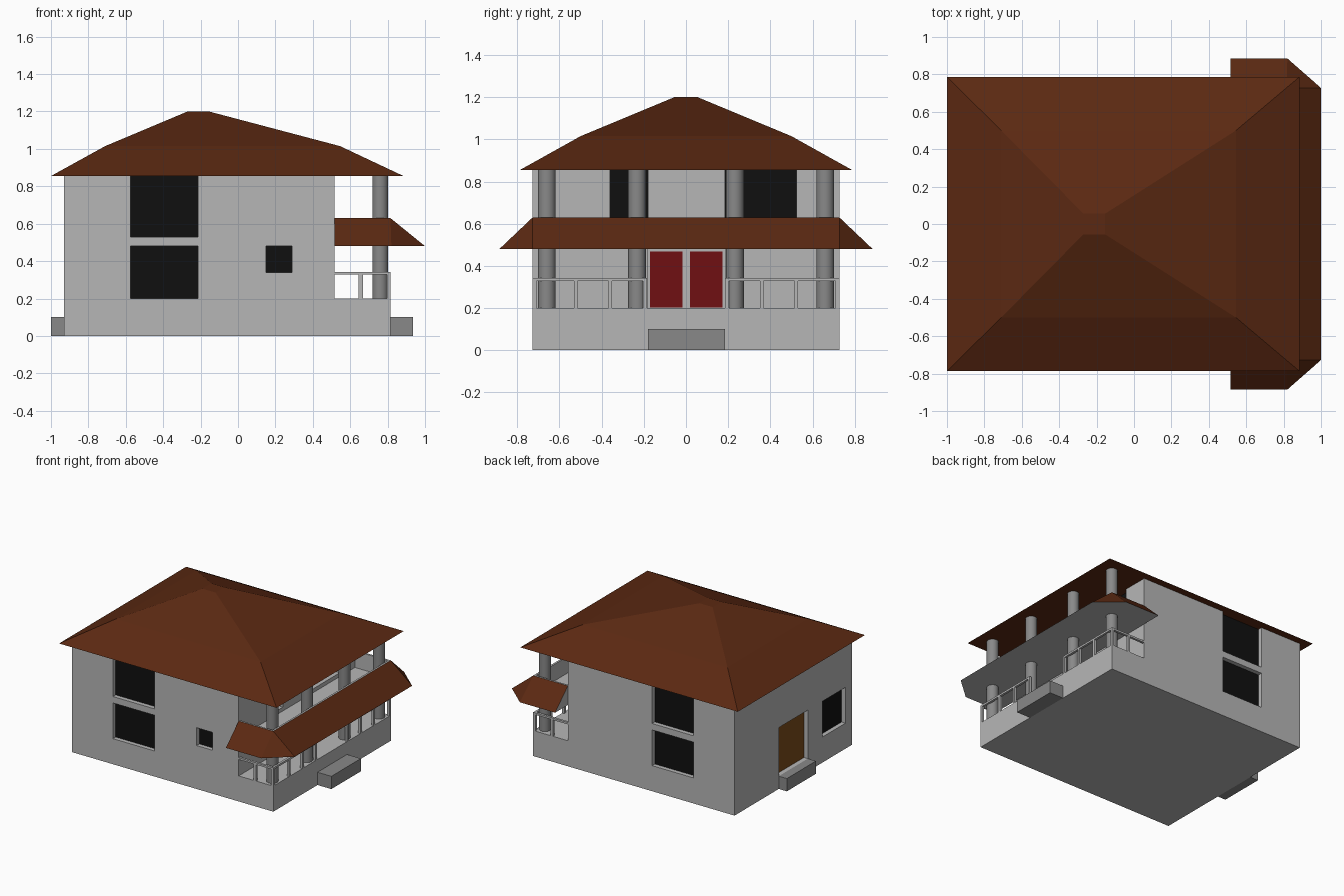
import bpy, bmesh, math

if "Cube" in bpy.data.objects:
    bpy.data.objects.remove(bpy.data.objects["Cube"])


def mat(name, r, g, b):
    m = bpy.data.materials.new(name)
    m.diffuse_color = (r, g, b, 1)
    m.use_nodes = True
    m.node_tree.nodes["Principled BSDF"].inputs["Base Color"].default_value = m.diffuse_color
    return m


WALL = mat("wall grey", 0.47, 0.47, 0.47)
STONE = mat("stone grey", 0.25, 0.25, 0.25)
ROOF = mat("roof brown", 0.105, 0.022, 0.006)
GLASS = mat("window black", 0.005, 0.005, 0.005)
RED = mat("door red", 0.16, 0.005, 0.006)
WOOD = mat("door brown", 0.2, 0.07, 0.01)


def finish(name, bm, *mats):
    bmesh.ops.recalc_face_normals(bm, faces=bm.faces)
    me = bpy.data.meshes.new(name)
    bm.to_mesh(me)
    bm.free()
    for m in mats:
        me.materials.append(m)
    ob = bpy.data.objects.new(name, me)
    bpy.context.collection.objects.link(ob)
    return ob


def add_box(bm, x0, x1, y0, y1, z0, z1):
    vs = bmesh.ops.create_cube(bm, size=1)["verts"]
    for v in vs:
        v.co = (x1 if v.co.x > 0 else x0, y1 if v.co.y > 0 else y0, z1 if v.co.z > 0 else z0)


def boxes(name, m, *dims):
    bm = bmesh.new()
    for d in dims:
        add_box(bm, *d)
    return finish(name, bm, m)


def hull(name, pts, *mats):
    bm = bmesh.new()
    vs = [bm.verts.new(p) for p in pts]
    bmesh.ops.convex_hull(bm, input=vs)
    bmesh.ops.dissolve_limit(bm, angle_limit=0.001, verts=bm.verts, edges=bm.edges)
    return finish(name, bm, *mats)


def cut(ob, cutter):
    mod = ob.modifiers.new("cut", 'BOOLEAN')
    mod.operation, mod.solver, mod.object = 'DIFFERENCE', 'EXACT', cutter
    bpy.context.view_layer.objects.active = ob
    bpy.ops.object.modifier_apply(modifier=mod.name)
    bpy.data.objects.remove(cutter)


X0, X1, XP, Y, EAVE = -0.93, 0.515, 0.815, 0.727, 0.855
D, T = 0.04, 0.006      # recess depth, plate thickness

# House body with porch floor: side profile extruded across y
bm = bmesh.new()
prof = [(X0, 0), (XP, 0), (XP, 0.2), (X1, 0.2), (X1, EAVE), (X0, EAVE)]
face = bm.faces.new([bm.verts.new((x, -Y, z)) for x, z in prof])
new = bmesh.ops.extrude_face_region(bm, geom=[face])["geom"]
bmesh.ops.translate(bm, vec=(0, 2 * Y, 0), verts=[g for g in new if isinstance(g, bmesh.types.BMVert)])
body = finish("house_body", bm, WALL)

# Openings: name, wall, start, end, bottom, top, plate colour
TOP = EAVE + 0.01
openings = [
    ("front_lower_window", "-y", -0.575, -0.215, 0.2, 0.48, GLASS),
    ("front_upper_window", "-y", -0.575, -0.215, 0.53, TOP, GLASS),
    ("front_small_window", "-y", 0.15, 0.29, 0.34, 0.48, GLASS),
    ("rear_lower_window", "+y", -0.575, -0.215, 0.2, 0.48, GLASS),
    ("rear_upper_window", "+y", -0.575, -0.215, 0.53, TOP, GLASS),
    ("left_window", "-x", -0.645, -0.36, 0.2, 0.48, GLASS),
    ("left_door", "-x", -0.18, 0.18, 0.1, 0.48, WOOD),
    ("balcony_window_a", "+x", -0.36, -0.18, 0.53, TOP, GLASS),
    ("balcony_window_b", "+x", 0.185, 0.525, 0.53, TOP, GLASS),
    ("porch_door_recess", "+x", -0.18, 0.185, 0.2, 0.48, None),
]
planes = {"-x": (X0, 1), "+x": (X1, -1), "-y": (-Y, 1), "+y": (Y, -1)}


def span(side, a, b, z0, z1, d0, d1):
    # box on a wall, from depth d0 to depth d1 measured inward
    p, s = planes[side]
    lo, hi = sorted((p + s * d0, p + s * d1))
    return (lo, hi, a, b, z0, z1) if "x" in side else (a, b, lo, hi, z0, z1)


for name, side, a, b, z0, z1, m in openings:
    cut(body, boxes("cutter", WALL, span(side, a, b, z0, z1, -0.02, D)))
    if m:
        boxes(name, m, span(side, a, b, z0, min(z1, EAVE), D - T, D + 0.002))

# Red double door
boxes("porch_double_door", RED,
      span("+x", -0.17, -0.016, 0.202, 0.467, D - T, D + 0.002),
      span("+x", 0.02, 0.172, 0.202, 0.467, D - T, D + 0.002))

# Entrance steps
boxes("porch_step", STONE, (XP, 0.935, -0.18, 0.185, 0, 0.1))
boxes("left_step", STONE, (-1.0, X0, -0.18, 0.18, 0, 0.1))

# Main hipped roof: three rectangles, stacked
rings = [(-1.0, 0.885, 0.787, EAVE), (-0.71, 0.545, 0.5, 1.015), (-0.27, -0.155, 0.055, 1.2)]
hull("main_roof", [(x, y, z) for a, b, w, z in rings for x in (a, b) for y in (-w, w)], ROOF)

# Porch roof with sunken balcony deck
pts = []
for s in (-1, 1):
    pts += [(X1, s * 0.885, 0.48), (0.82, s * 0.885, 0.48), (1.0, s * 0.727, 0.48),
            (X1, s * Y, 0.63), (XP, s * Y, 0.63)]
porch = hull("porch_roof", pts, WALL, ROOF)
cut(porch, boxes("cutter", WALL, (X1 - 0.05, XP - 0.015, -Y + 0.015, Y - 0.015, 0.5, 0.7)))
for p in porch.data.polygons:
    p.material_index = 1 if 0.3 < p.normal.z < 0.95 else 0

# Round columns
for i, y in enumerate((-0.66, -0.232, 0.232, 0.66)):
    bpy.ops.mesh.primitive_cylinder_add(vertices=32, radius=0.042, depth=EAVE - 0.2,
                                        location=(0.76, y, (EAVE + 0.2) / 2))
    col = bpy.context.object
    col.name = "column_%d" % (i + 1)
    col.data.materials.append(STONE)
    bpy.ops.object.shade_smooth_by_angle(angle=math.radians(40))

# Porch railings, mirrored on both sides of the entrance
R = 0.018
for s, name in ((-1, "front_railing"), (1, "rear_railing")):
    def ys(a, b):
        return sorted((s * a, s * b))
    parts = [(XP - R, XP, *ys(0.185, Y), 0.328, 0.343),
             (X1, XP - R, *ys(Y - R, Y), 0.328, 0.343),
             (0.645, 0.667, *ys(Y - R, Y), 0.2, 0.328)]
    for y in (0.185, 0.35, 0.514, Y - R):
        parts.append((XP - R, XP, *ys(y, y + R), 0.2, 0.328))
    boxes(name, WALL, *parts)
